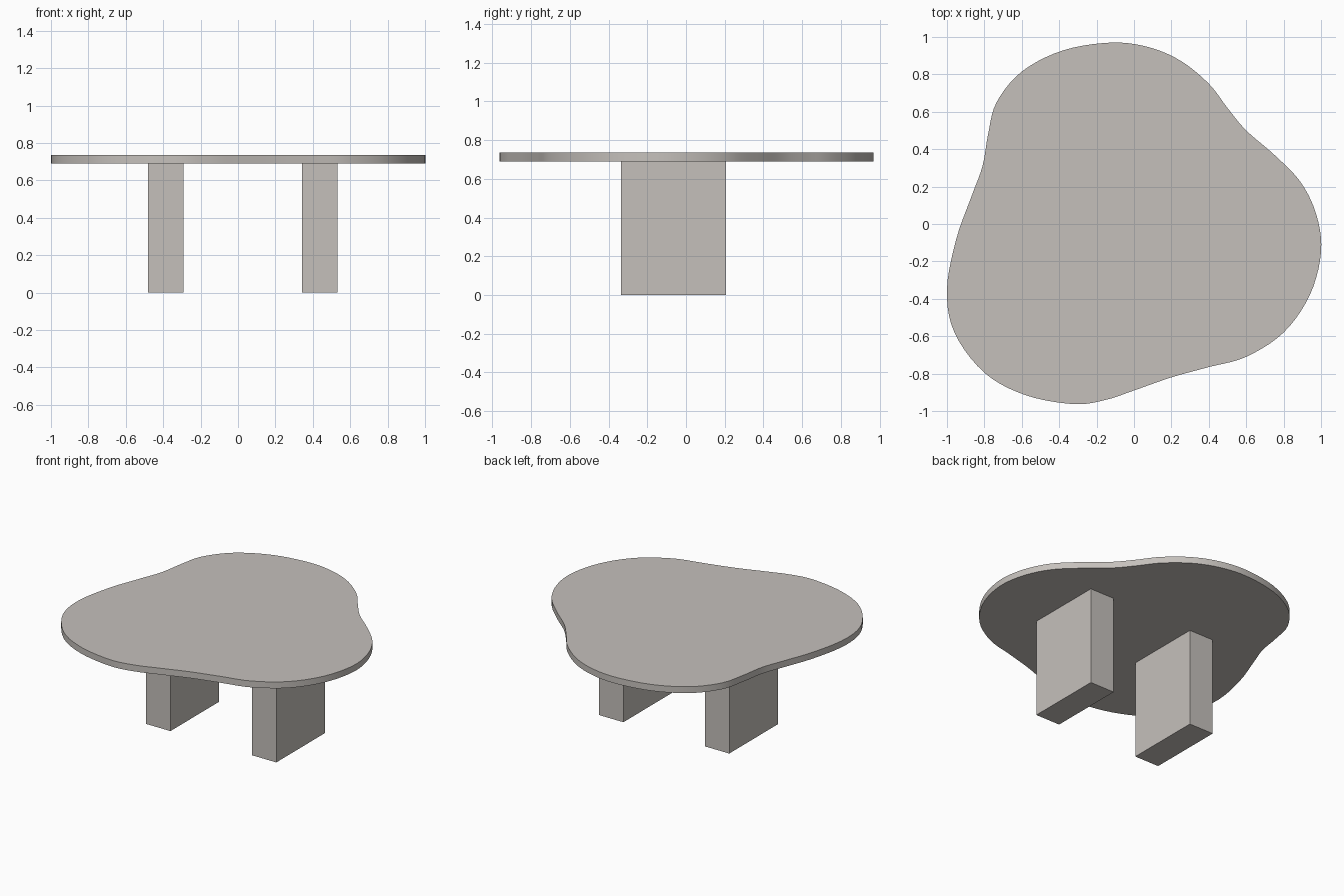
import bpy, bmesh
from mathutils import Vector

if "Cube" in bpy.data.objects:
    bpy.data.objects.remove(bpy.data.objects["Cube"])

stone = bpy.data.materials.new("warm grey")
stone.diffuse_color = (0.56, 0.53, 0.50, 1)
stone.use_nodes = True
stone.node_tree.nodes["Principled BSDF"].inputs["Base Color"].default_value = stone.diffuse_color


def finish(name, bm):
    bmesh.ops.recalc_face_normals(bm, faces=bm.faces)
    mesh = bpy.data.meshes.new(name)
    bm.to_mesh(mesh)
    bm.free()
    mesh.materials.append(stone)
    obj = bpy.data.objects.new(name, mesh)
    bpy.context.collection.objects.link(obj)
    return obj


def smooth_loop(pts, steps):
    """Closed Catmull-Rom curve through the points."""
    pts = [Vector(p) for p in pts]
    n, out = len(pts), []
    for i in range(n):
        a, b, c, d = (pts[(i + k) % n] for k in (-1, 0, 1, 2))
        for s in range(steps):
            t = s / steps
            out.append(0.5 * (2 * b + (c - a) * t + (2 * a - 5 * b + 4 * c - d) * t**2
                              + (3 * b - a - 3 * c + d) * t**3))
    return out


# Free-form table top
outline = [(1.0, -0.15), (0.975, 0.05), (0.89, 0.225), (0.75, 0.37), (0.60, 0.50),
           (0.50, 0.62), (0.40, 0.75), (0.25, 0.872), (0.08, 0.945), (-0.12, 0.97),
           (-0.38, 0.928), (-0.60, 0.815), (-0.735, 0.65), (-0.78, 0.48), (-0.81, 0.31),
           (-0.87, 0.145), (-0.95, -0.08), (-1.0, -0.35), (-0.96, -0.58), (-0.80, -0.795),
           (-0.58, -0.915), (-0.32, -0.963), (-0.15, -0.94), (0.0, -0.89), (0.2, -0.82),
           (0.4, -0.765), (0.6, -0.71), (0.8, -0.58), (0.94, -0.38)]
bm = bmesh.new()
face = bm.faces.new([bm.verts.new((p.x, p.y, 0.69)) for p in smooth_loop(outline, 5)])
ext = bmesh.ops.extrude_face_region(bm, geom=[face], use_keep_orig=True)
bmesh.ops.translate(bm, vec=(0, 0, 0.045),
                    verts=[v for v in ext["geom"] if isinstance(v, bmesh.types.BMVert)])
top = finish("table_top", bm)
bpy.context.view_layer.objects.active = top
top.select_set(True)
bpy.ops.object.shade_smooth_by_angle(angle=0.6)

# Two slab legs
for name, x0, x1 in (("left_leg", -0.482, -0.292), ("right_leg", 0.343, 0.533)):
    bm = bmesh.new()
    bmesh.ops.create_cube(bm, size=1)
    bmesh.ops.scale(bm, vec=(x1 - x0, 0.542, 0.69), verts=bm.verts)
    bmesh.ops.translate(bm, vec=((x0 + x1) / 2, -0.064, 0.345), verts=bm.verts)
    finish(name, bm)
